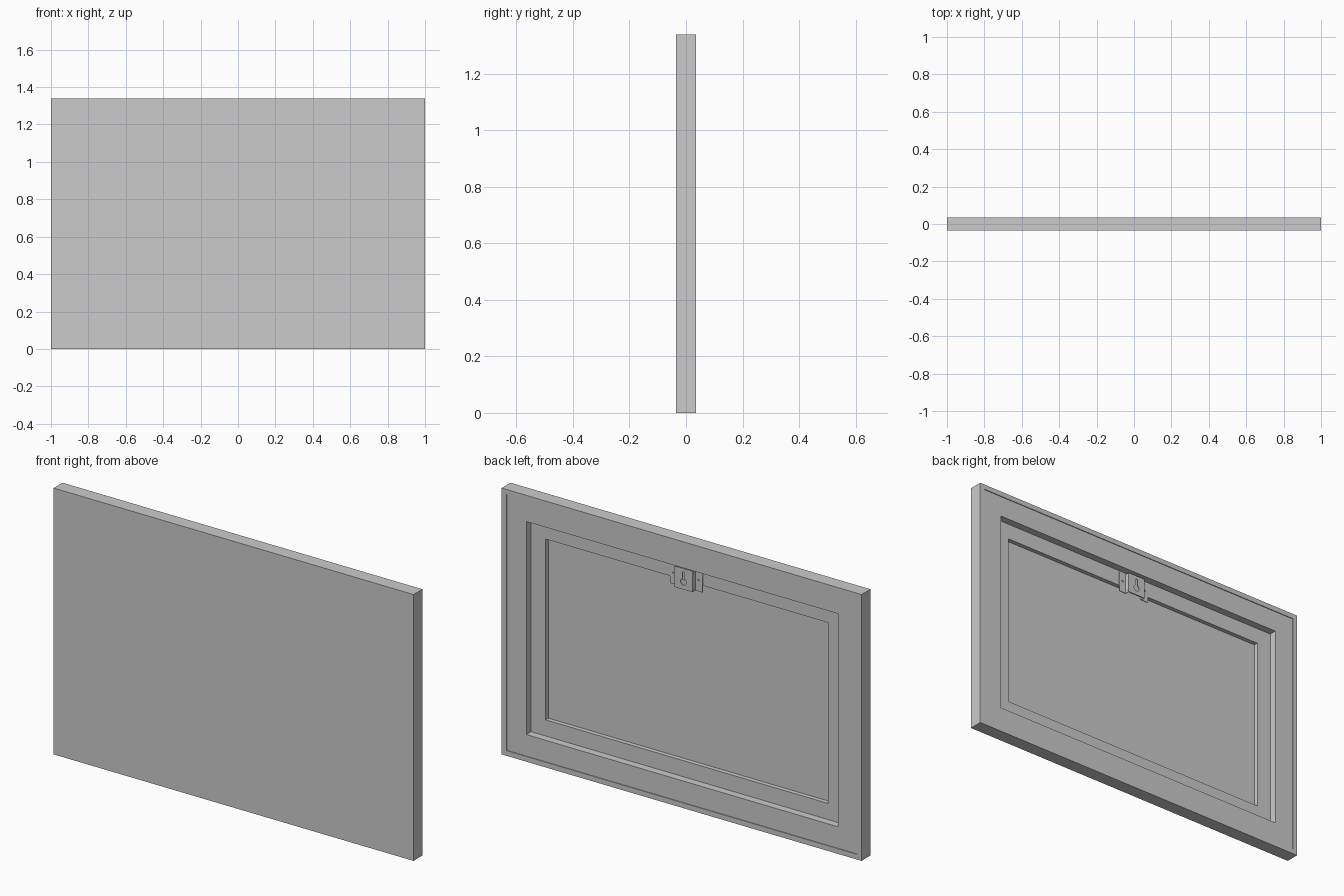
import bpy, bmesh, math

if "Cube" in bpy.data.objects:
    bpy.data.objects.remove(bpy.data.objects["Cube"])

HX, H = 1.0, 1.338          # half width, height
BACK, FRONT = 0.035, -0.035
STEP, SHEET = -0.007, -0.029


def rect_loft(name, steps, closed):
    """Bridge rectangles given as (inset, y); a closed loft is a ring, an open one is capped."""
    bm = bmesh.new()
    loops = []
    for d, y in steps:
        x = HX - d
        loops.append([bm.verts.new(c) for c in
                      ((-x, y, d), (x, y, d), (x, y, H - d), (-x, y, H - d))])
    pairs = list(zip(loops, loops[1:]))
    if closed:
        pairs.append((loops[-1], loops[0]))
    else:
        bm.faces.new(loops[0])
        bm.faces.new(loops[-1])
    for a, b in pairs:
        for i in range(4):
            j = (i + 1) % 4
            bm.faces.new((a[i], a[j], b[j], b[i]))
    bmesh.ops.recalc_face_normals(bm, faces=bm.faces)
    me = bpy.data.meshes.new(name)
    bm.to_mesh(me)
    bm.free()
    ob = bpy.data.objects.new(name, me)
    bpy.context.collection.objects.link(ob)
    return ob


def plate(name, outlines, y, thick):
    """Flat plate in the xz plane; outlines after the first are holes."""
    cu = bpy.data.curves.new(name, 'CURVE')
    cu.dimensions = '2D'
    cu.fill_mode = 'BOTH'
    cu.extrude = thick / 2
    for pts in outlines:
        sp = cu.splines.new('POLY')
        sp.points.add(len(pts) - 1)
        for p, (x, z) in zip(sp.points, pts):
            p.co = (x, z, 0, 1)
        sp.use_cyclic_u = True
    ob = bpy.data.objects.new(name, cu)
    bpy.context.collection.objects.link(ob)
    ob.rotation_euler.x = math.pi / 2
    ob.location.y = y
    bpy.ops.object.select_all(action='DESELECT')
    ob.select_set(True)
    bpy.context.view_layer.objects.active = ob
    bpy.ops.object.convert(target='MESH')
    return ob


def box(x0, x1, z0, z1):
    return [(x0, z0), (x1, z0), (x1, z1), (x0, z1)]


def arc(cx, cz, r, a0, a1, n):
    return [(cx + r * math.cos(math.radians(a0 + (a1 - a0) * i / n)),
             cz + r * math.sin(math.radians(a0 + (a1 - a0) * i / n))) for i in range(n + 1)]


# Canvas wrapped over the front and edges, open at the back
rect_loft("canvas_wrap", [(0, FRONT), (0, BACK), (0.026, BACK), (0.026, SHEET)], False)

# Stretcher frame: deep outer bars and thin inner ledge
rect_loft("outer_bars", [(0.026, SHEET), (0.026, BACK - 0.004),
                         (0.134, BACK - 0.004), (0.134, SHEET)], True)
rect_loft("inner_ledge", [(0.134, SHEET), (0.134, STEP), (0.215, STEP), (0.215, SHEET)], True)

# Keyhole hanger: raised plate, side walls and screw flanges
Z0, Z1, T, FACE = 1.09, 1.195, 0.004, 0.02
keyhole = (arc(0, 1.128, 0.016, 115, 425, 18)
           + arc(0, 1.172, 0.0068, 0, 180, 10))
plate("hanger_face", [box(-0.05, 0.05, Z0, Z1), keyhole], FACE - T / 2, T)
for s, side in ((-1, "left"), (1, "right")):
    xa, xb = sorted((s * 0.046, s * 0.09))
    screw_hole = arc(s * 0.07, 1.148, 0.006, 0, 330, 11)
    plate("hanger_flange_" + side, [box(xa, xb, Z0, Z1), screw_hole], STEP + T / 2, T)
    bpy.ops.mesh.primitive_cube_add(size=1, location=(s * 0.048, (STEP + FACE) / 2, (Z0 + Z1) / 2))
    wall = bpy.context.object
    wall.name = "hanger_wall_" + side
    wall.scale = (T, FACE - STEP, Z1 - Z0)
